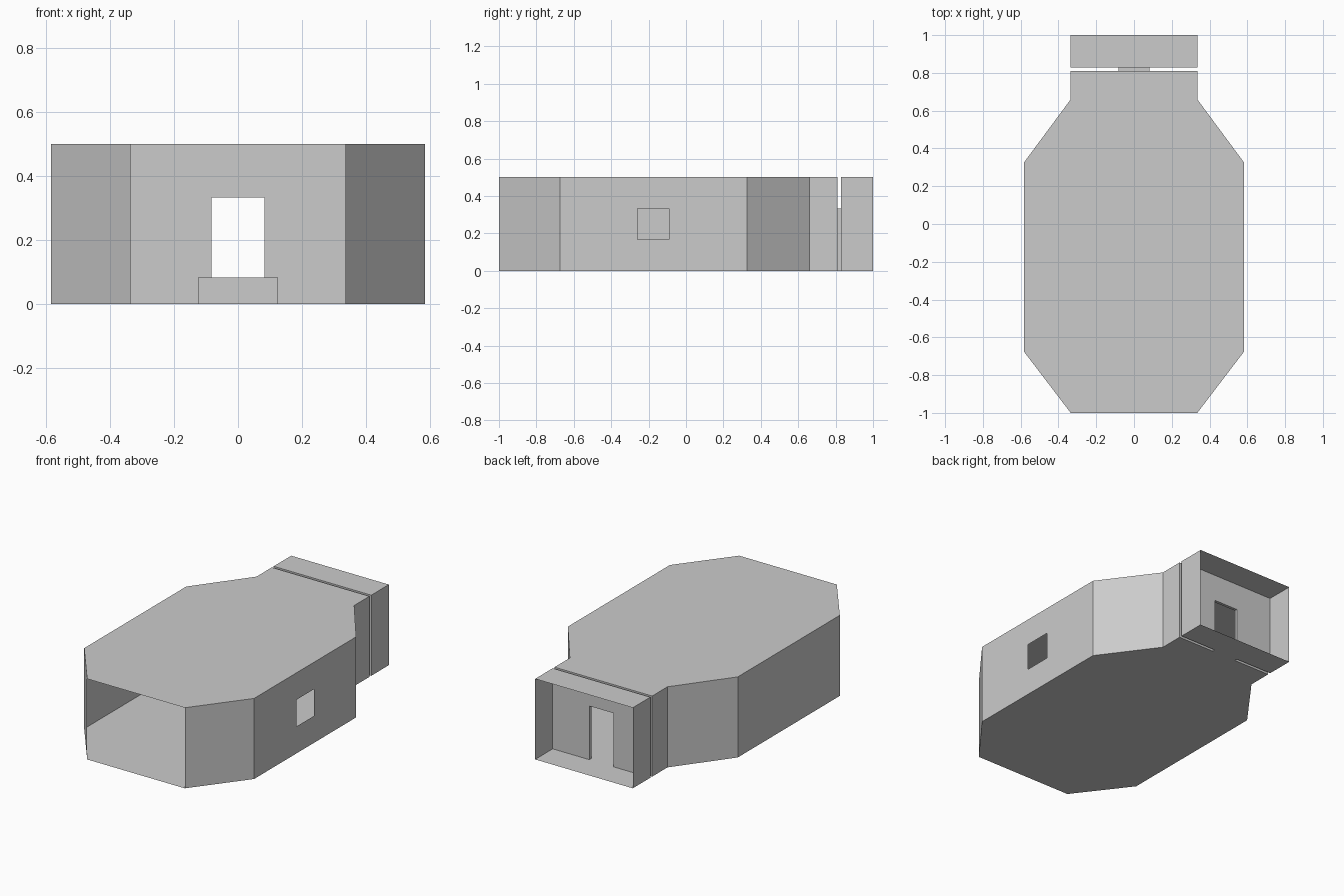
import bpy, bmesh

if "Cube" in bpy.data.objects:
    bpy.data.objects.remove(bpy.data.objects["Cube"])

H = 0.5                      # wall height
DOOR_W, DOOR_H = 0.083, 0.333  # half width and height of doorways

grey = bpy.data.materials.new("light_grey")
grey.diffuse_color = (0.6, 0.6, 0.6, 1)
grey.use_nodes = True
grey.node_tree.nodes["Principled BSDF"].inputs["Base Color"].default_value = grey.diffuse_color


def make(name, faces):
    """Object from a list of faces, each a list of points."""
    bm = bmesh.new()
    for face in faces:
        bm.faces.new([bm.verts.new(p) for p in face])
    bmesh.ops.remove_doubles(bm, verts=bm.verts, dist=0.0005)
    mesh = bpy.data.meshes.new(name)
    bm.to_mesh(mesh)
    bm.free()
    mesh.materials.append(grey)
    obj = bpy.data.objects.new(name, mesh)
    bpy.context.collection.objects.link(obj)
    return obj


def wall(a, b, z0=0.0, z1=H):
    """Upright panel running from a to b in plan."""
    return [(*a, z0), (*b, z0), (*b, z1), (*a, z1)]


def slabs(plan, z1=H):
    """Floor and ceiling sheets over a counter-clockwise plan outline."""
    return [[(x, y, 0) for x, y in reversed(plan)], [(x, y, z1) for x, y in plan]]


def door_wall(y, half, flip=False):
    """Cross wall with a doorway that reaches the floor."""
    d = DOOR_W
    parts = [wall((half, y), (d, y), 0, DOOR_H),
             wall((-d, y), (-half, y), 0, DOOR_H)]
    xs = [half, d, -d, -half]
    parts += [wall((p, y), (q, y), DOOR_H, H) for p, q in zip(xs, xs[1:])]
    return [f[::-1] for f in parts] if flip else parts


# Main room: long octagonal hall with a neck, open at the front
NECK, SIDE = 0.335, 0.583
Y0, Y1, Y2, Y3, Y4 = -1.0, -0.675, 0.325, 0.66, 0.81
right = [(NECK, Y0), (SIDE, Y1), (SIDE, Y2), (NECK, Y3), (NECK, Y4)]
left = [(-x, y) for x, y in reversed(right)]
make("main_floor_and_ceiling", slabs(right + left))
make("main_left_walls", [wall(a, b) for a, b in zip(left, left[1:])])

# Right walls, the long one with a square window
W0, W1, WZ0, WZ1 = -0.26, -0.09, 0.167, 0.333
right_faces = [wall(right[i], right[i + 1]) for i in (0, 2, 3)]
ys, zs = [Y1, W0, W1, Y2], [0, WZ0, WZ1, H]
for i in range(3):
    for j in range(3):
        if (i, j) != (1, 1):
            right_faces.append(wall((SIDE, ys[i]), (SIDE, ys[i + 1]), zs[j], zs[j + 1]))
make("main_right_walls", right_faces)
make("main_door_wall", door_wall(Y4, NECK))

# Short passage between the two doorways
P = 0.828
passage = [(DOOR_W, Y4), (DOOR_W, P), (-DOOR_W, P), (-DOOR_W, Y4)]
make("passage", slabs(passage, DOOR_H) + [wall(passage[0], passage[1], 0, DOOR_H),
                                          wall(passage[2], passage[3], 0, DOOR_H)])

# Rear room: shallow box, open at the back
rear = [(NECK, P), (NECK, 1.0), (-NECK, 1.0), (-NECK, P)]
make("rear_room", slabs(rear) + [wall(rear[0], rear[1]), wall(rear[2], rear[3])])
make("rear_door_wall", door_wall(P, NECK, flip=True))

# Low platform in the middle of the main room
C, S = (Y1 + Y2) / 2, 0.125
block = [(S, C - S), (S, C + S), (-S, C + S), (-S, C - S)]
make("platform", slabs(block, 0.083) +
     [wall(block[i], block[(i + 1) % 4], 0, 0.083) for i in range(4)])
